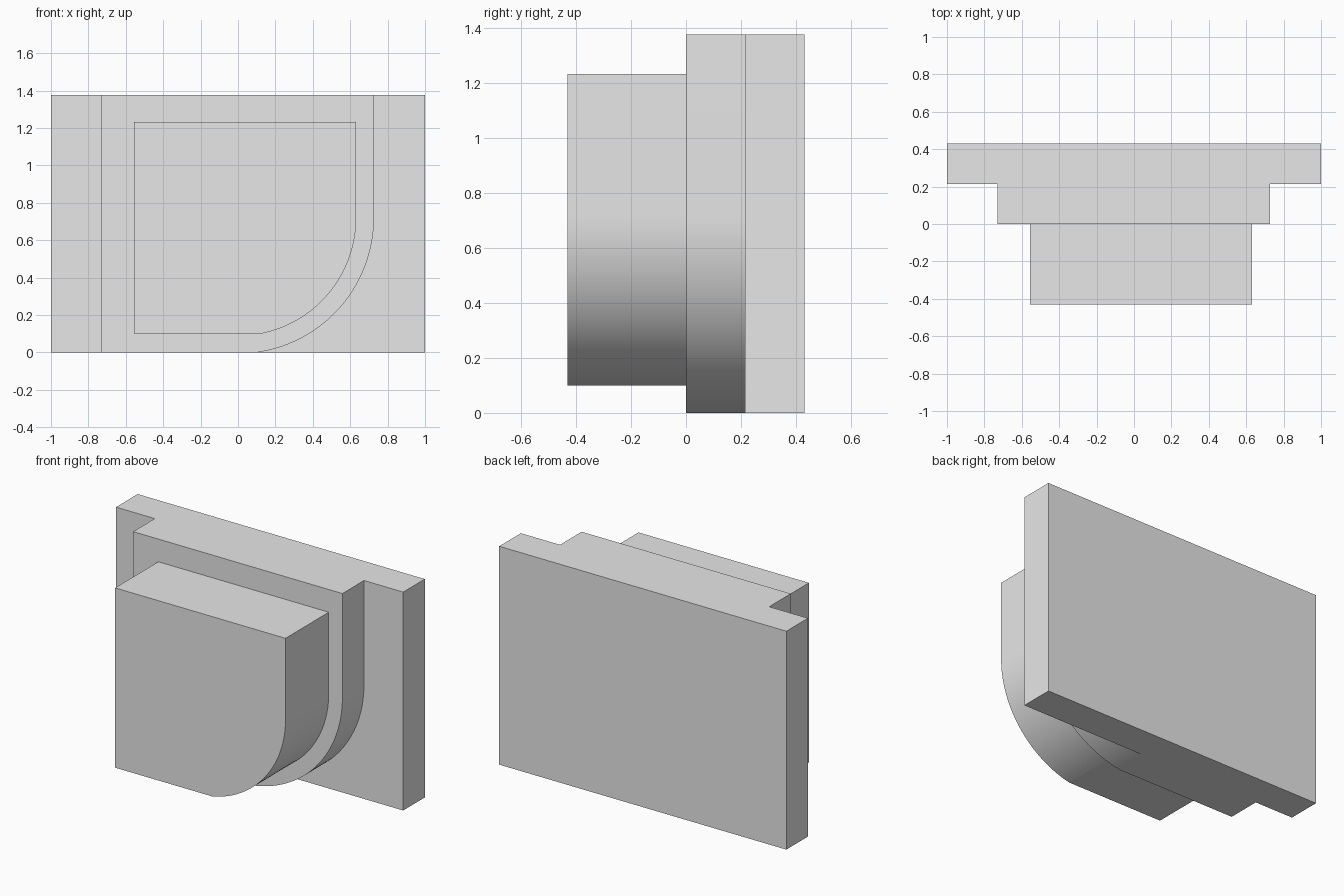
import bpy
import bmesh
from math import asin, cos, sin, pi

cube = bpy.data.objects.get("Cube")
if cube:
    bpy.data.objects.remove(cube, do_unlink=True)

grey = bpy.data.materials.new("light_grey")
grey.use_nodes = True
grey.diffuse_color = (0.8, 0.8, 0.8, 1)
grey.node_tree.nodes["Principled BSDF"].inputs["Base Color"].default_value = (0.8, 0.8, 0.8, 1)


def extrude_profile(name, profile, y_front, y_back):
    """Extrude an outline in x and z along y."""
    bm = bmesh.new()
    face = bm.faces.new([bm.verts.new((x, y_front, z)) for x, z in profile])
    result = bmesh.ops.extrude_face_region(bm, geom=[face])
    moved = [v for v in result["geom"] if isinstance(v, bmesh.types.BMVert)]
    bmesh.ops.translate(bm, verts=moved, vec=(0, y_back - y_front, 0))
    bmesh.ops.recalc_face_normals(bm, faces=bm.faces)
    mesh = bpy.data.meshes.new(name)
    bm.to_mesh(mesh)
    bm.free()
    mesh.materials.append(grey)
    obj = bpy.data.objects.new(name, mesh)
    bpy.context.collection.objects.link(obj)
    bpy.ops.object.select_all(action="DESELECT")
    obj.select_set(True)
    bpy.context.view_layer.objects.active = obj
    bpy.ops.object.shade_smooth_by_angle(angle=0.12)
    return obj


def rounded_outline(left, bottom, top, radius, centre_z=0.72, steps=32):
    """Rectangle whose lower +x corner is an arc centred on x = 0."""
    start = -asin((centre_z - bottom) / radius)
    arc = []
    for i in range(steps + 1):
        a = start * (1 - i / steps)
        arc.append((radius * cos(a), centre_z + radius * sin(a)))
    return [(left, bottom)] + arc + [(radius, top), (left, top)]


HEIGHT = 1.375

# Wide rear plate
extrude_profile("back_plate", [(-1, 0), (1, 0), (1, HEIGHT), (-1, HEIGHT)], 0.215, 0.43)

# Stepped middle plate with one rounded corner
extrude_profile("middle_plate", rounded_outline(-0.73, 0, HEIGHT, 0.727), 0, 0.215)

# Smaller projecting block following the same curve
extrude_profile("front_block", rounded_outline(-0.555, 0.1, 1.232, 0.632), -0.43, 0)
